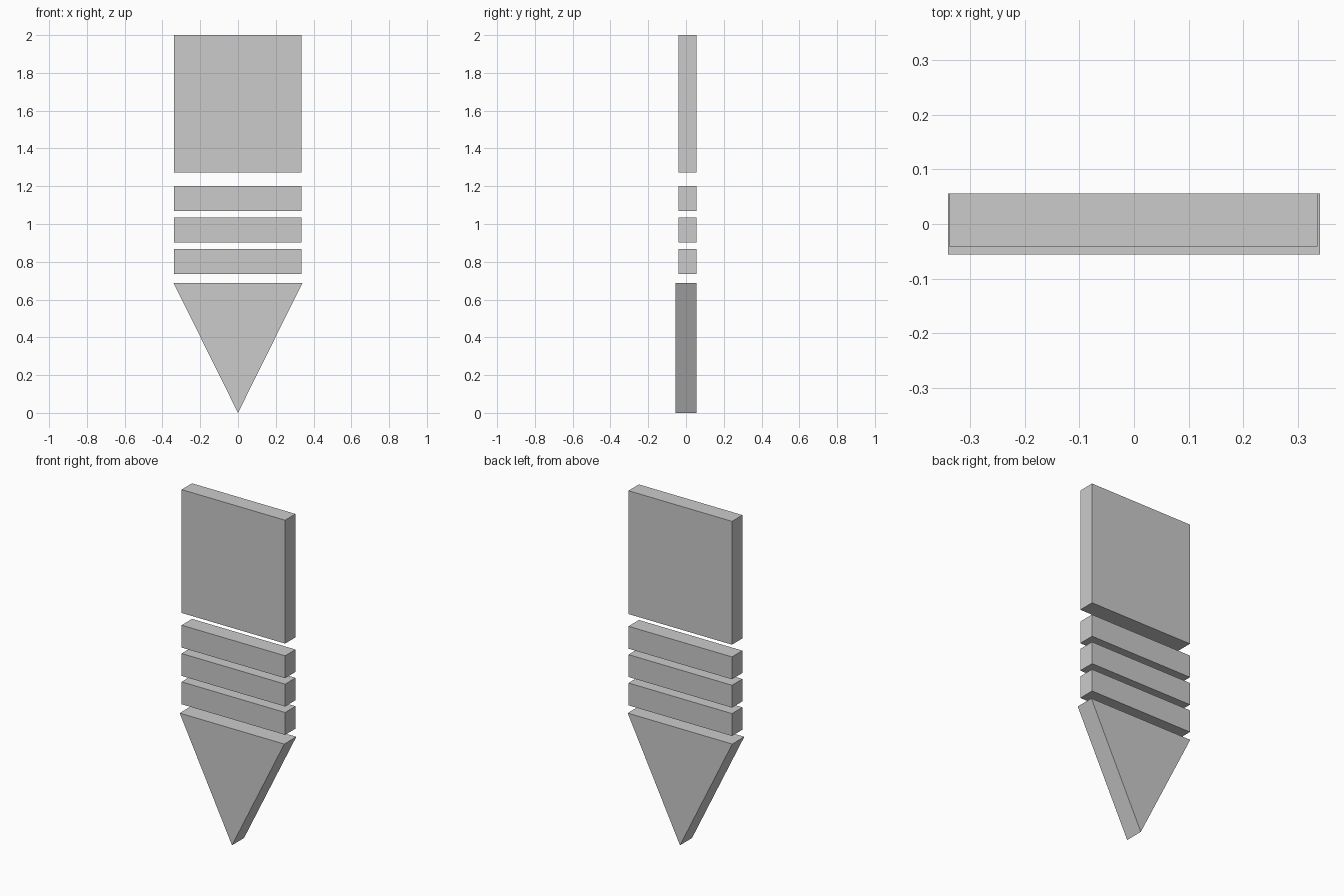
import bpy

if "Cube" in bpy.data.objects:
    bpy.data.objects.remove(bpy.data.objects["Cube"])


def extrude_profile(name, profile, y0, y1):
    """Extrude a counter-clockwise (x, z) profile from y0 (front) to y1 (back)."""
    n = len(profile)
    verts = [(x, y, z) for y in (y0, y1) for x, z in profile]
    faces = [list(range(n)), list(range(2 * n - 1, n - 1, -1))]
    for i in range(n):
        j = (i + 1) % n
        faces.append([j, i, i + n, j + n])
    mesh = bpy.data.meshes.new(name)
    mesh.from_pydata(verts, [], faces)
    mesh.update()
    obj = bpy.data.objects.new(name, mesh)
    bpy.context.collection.objects.link(obj)
    return obj


BACK = 0.056
LEFT, RIGHT = -0.339, 0.336


def slab(name, z0, z1):
    profile = [(LEFT, z0), (RIGHT, z0), (RIGHT, z1), (LEFT, z1)]
    return extrude_profile(name, profile, -0.041, BACK)


# Downward-pointing arrow tip, slightly thicker than the slabs
extrude_profile("arrow_tip", [(0, 0), (0.341, 0.688), (-0.341, 0.688)], -0.056, BACK)

# Three evenly spaced stripes
for i in range(3):
    z = 0.735 + i * 0.167
    slab(f"stripe_{i + 1}", z, z + 0.132)

# Large upper panel
slab("upper_panel", 1.273, 2.0)
